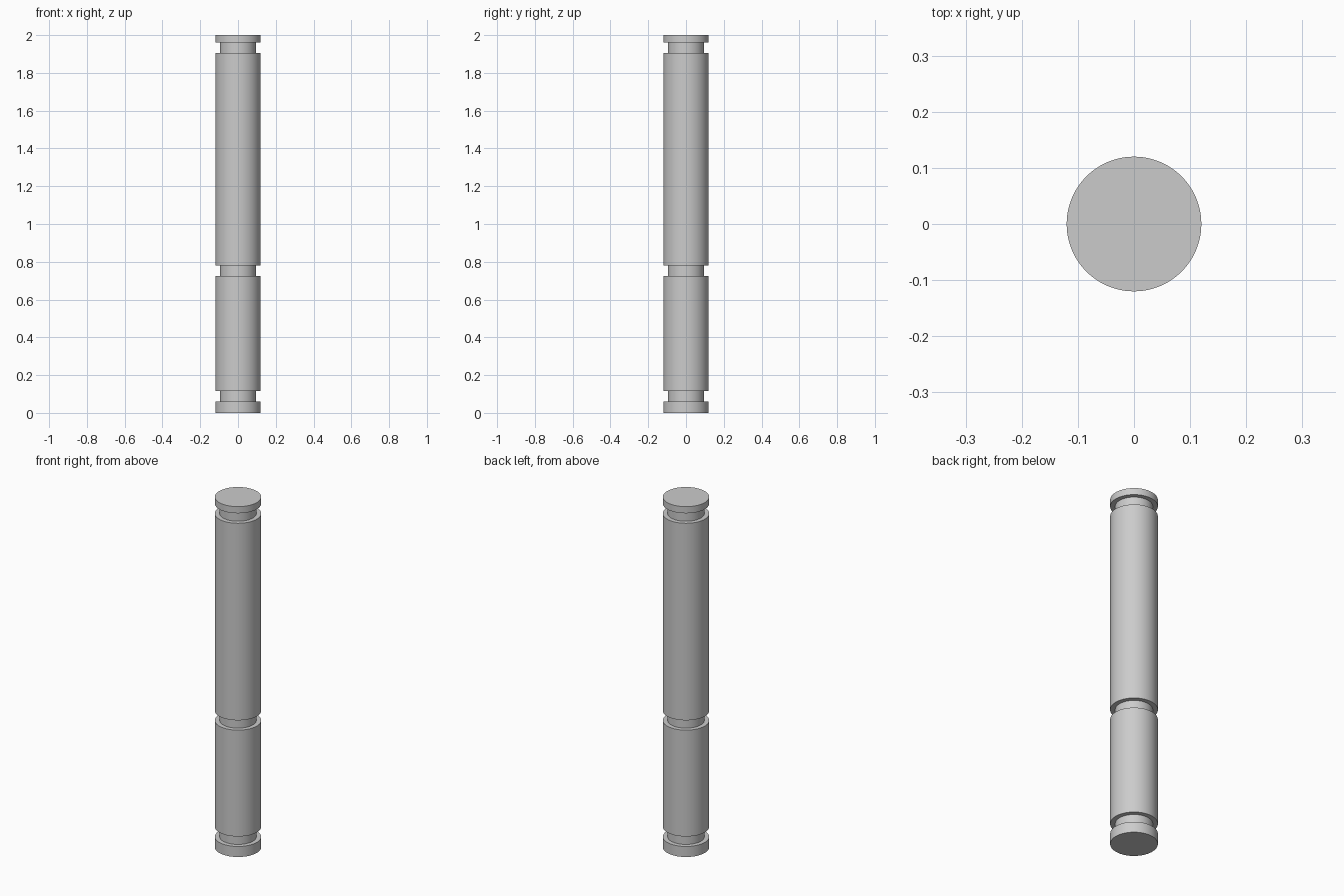
import bpy, bmesh, math

cube = bpy.data.objects.get("Cube")
if cube:
    bpy.data.objects.remove(cube, do_unlink=True)

SEGMENTS = 96
OUTER, NECK = 0.12, 0.095

grey = bpy.data.materials.new("plain_grey")
grey.use_nodes = True
colour = (0.6, 0.6, 0.6, 1)
grey.diffuse_color = colour
grey.node_tree.nodes["Principled BSDF"].inputs["Base Color"].default_value = colour

# Turned pin: (radius, height) outline with three square grooves
grooves = [(0.06, 0.117), (0.724, 0.78), (1.905, 1.962)]
profile = [(0, 0), (OUTER, 0)]
for low, high in grooves:
    profile += [(OUTER, low), (NECK, low), (NECK, high), (OUTER, high)]
profile += [(OUTER, 2), (0, 2)]

# Spin the outline around the vertical axis
bm = bmesh.new()
verts = [bm.verts.new((r, 0, z)) for r, z in profile]
edges = [bm.edges.new(pair) for pair in zip(verts, verts[1:])]
bmesh.ops.spin(bm, geom=verts + edges, cent=(0, 0, 0), axis=(0, 0, 1),
               angle=math.tau, steps=SEGMENTS, use_duplicate=False)
bmesh.ops.remove_doubles(bm, verts=bm.verts, dist=0.0001)
bmesh.ops.recalc_face_normals(bm, faces=bm.faces)

mesh = bpy.data.meshes.new("grooved_pin")
bm.to_mesh(mesh)
bm.free()
mesh.materials.append(grey)
pin = bpy.data.objects.new("grooved_pin", mesh)
bpy.context.collection.objects.link(pin)

# Smooth sides, crisp shoulders
bpy.ops.object.select_all(action="DESELECT")
pin.select_set(True)
bpy.context.view_layer.objects.active = pin
bpy.ops.object.shade_smooth_by_angle(angle=math.radians(30))
